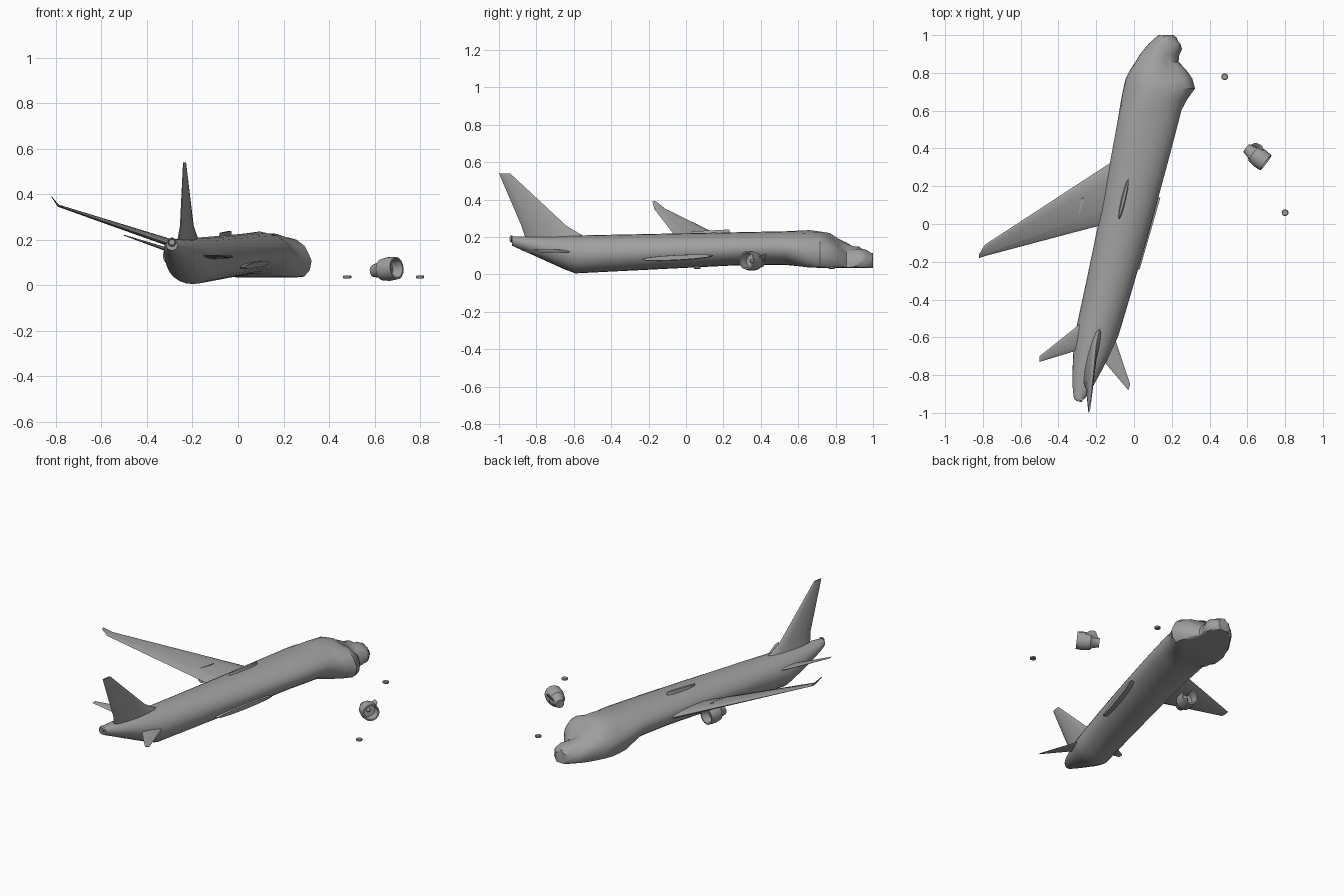
import bpy, bmesh, math, random
from mathutils import Vector

random.seed(4)
cube = bpy.data.objects.get("Cube")
if cube:
    bpy.data.objects.remove(cube, do_unlink=True)

grey = bpy.data.materials.new("worn_grey")
grey.use_nodes = True
shade = 0.35
grey.diffuse_color = (shade, shade, shade, 1)
grey.node_tree.nodes["Principled BSDF"].inputs["Base Color"].default_value = grey.diffuse_color


def loft(name, rings):
    """Skin a list of equal-sized point rings, cap both ends and smooth the gentle edges."""
    bm = bmesh.new()
    loops = [[bm.verts.new(point) for point in ring] for ring in rings]
    bm.faces.new(loops[0])
    bm.faces.new(loops[-1])
    for near, far in zip(loops, loops[1:]):
        for i in range(len(near)):
            bm.faces.new((near[i - 1], near[i], far[i], far[i - 1]))
    bmesh.ops.recalc_face_normals(bm, faces=bm.faces)
    mesh = bpy.data.meshes.new(name)
    bm.to_mesh(mesh)
    bm.free()
    mesh.materials.append(grey)
    mesh.shade_smooth()
    mesh.set_sharp_from_angle(angle=math.radians(35))
    obj = bpy.data.objects.new(name, mesh)
    bpy.context.collection.objects.link(obj)


def circle(sides):
    """Cosine and sine pairs evenly spaced around a full turn."""
    angles = [math.tau * i / sides for i in range(sides)]
    return [(math.cos(angle), math.sin(angle)) for angle in angles]


def blade(name, normal, *sections):
    """Thin lens-shaped surface: each section is leading edge, trailing edge, half thickness."""
    normal = Vector(normal).normalized()
    rings = []
    for lead, trail, thick in sections:
        middle = (Vector(lead) + Vector(trail)) / 2
        half_chord = Vector(lead) - middle
        rings.append([middle + half_chord * c + normal * thick * s for c, s in circle(12)])
    loft(name, rings)


def lathe(name, profile, centre, axis):
    """Revolve (distance, radius) pairs about an axis through centre."""
    centre, axis = Vector(centre), Vector(axis).normalized()
    side = axis.orthogonal().normalized()
    other = axis.cross(side)
    loft(name, [[centre + axis * distance + (side * c + other * s) * radius for c, s in circle(16)]
                for distance, radius in profile])


def clamp(value):
    return max(0, min(1, value))


def fuselage_ring(y):
    """Cross-section of the slightly yawed body, tapered at the tail and crushed at the nose."""
    tail_taper = math.sqrt(clamp((y + 0.95) / 0.35))
    nose_taper = math.sqrt(clamp((1.01 - y) / 0.25))
    centre_x = 0.24 * y - 0.02 * y * y - 0.05
    half_width = (0.14 + 0.04 * y) * tail_taper * nose_taper
    top = 0.22 + 0.02 * y - max(0, y - 0.74) / 2
    bottom = 0.035 + 0.05 * min(y, 0.3) + max(0, -0.6 - y) / 2
    crush = clamp((y - 0.55) * 8)
    bottom += (0.035 - bottom) * crush
    # the crushed nose rests on a flattened underside
    floor = bottom
    bottom -= 0.06 * crush * nose_taper
    middle, half_height = (top + bottom) / 2, (top - bottom) / 2
    ring = []
    for c, s in circle(24):
        point = Vector((centre_x + half_width * c, y, max(floor, middle + half_height * s)))
        # a bulging jowl, a dent in its shoulder and random buckling
        if c > 0:
            point.x += 0.04 * c * clamp(1 - abs(y - 0.72) * 10)
            point.x -= 0.05 * c * clamp(1 - abs(y - 0.87) * 15)
        if point.z > floor + 0.02:
            dent = clamp(1 - math.hypot(point.x - 0.2, y - 0.84) * 9)
            point.z -= 0.04 * dent - 0.006 * crush * random.uniform(-1, 1)
            point.x += 0.005 * crush * random.uniform(-1, 1)
        ring.append(point)
    return ring


# Fuselage, with stations bunched towards both ends
steps = 40
loft("fuselage", [fuselage_ring(0.035 - 0.965 * math.cos(math.pi * i / steps)) for i in range(steps + 1)])

# Tail cone exhaust
lathe("tail_exhaust", [(0, 0.02), (0.01, 0.016), (0, 0.012)], (-0.29, -0.93, 0.19), (-0.2, -1, 0))

# Fin with a swept dorsal root
blade("tail_fin", (1, -0.24, 0),
      ((-0.18, -0.54, 0.2), (-0.26, -0.86, 0.2), 0.025),
      ((-0.2, -0.64, 0.26), (-0.25, -0.88, 0.26), 0.018),
      ((-0.23, -0.94, 0.54), (-0.24, -1, 0.54), 0.005))

# Tailplanes
blade("left_tailplane", (0.3, 0, 1),
      ((-0.25, -0.5, 0.14), (-0.27, -0.66, 0.14), 0.01),
      ((-0.5, -0.7, 0.22), (-0.5, -0.73, 0.22), 0.002))
blade("right_tailplane", (0, 0, 1),
      ((-0.15, -0.46, 0.12), (-0.2, -0.68, 0.13), 0.01),
      ((-0.02, -0.85, 0.12), (-0.03, -0.88, 0.13), 0.002))

# Surviving wing, ending in an upturned tip
blade("wing", (0.3, 0, 1),
      ((-0.1, 0.34, 0.13), (-0.15, 0, 0.13), 0.02),
      ((-0.79, -0.11, 0.35), (-0.79, -0.17, 0.35), 0.005),
      ((-0.82, -0.16, 0.39), (-0.82, -0.18, 0.39), 0.002))

# Torn stub where the other wing broke away
blade("wing_stub", (0, 0, 1),
      ((0.02, 0.17, 0.1), (-0.1, -0.25, 0.08), 0.02),
      ((0.14, 0.14, 0.1), (0.03, -0.24, 0.08), 0.013))

# Low ridge along the cabin roof
blade("roof_ridge", (1, -0.25, 0),
      ((-0.03, 0.24, 0.21), (-0.08, 0.02, 0.21), 0.015),
      ((-0.03, 0.23, 0.24), (-0.08, 0.03, 0.23), 0.007))

# Hollow engines: outer skin forward, then back through the intake
nacelle = [(-0.07, 0.026), (-0.03, 0.036), (-0.02, 0.047), (0.02, 0.053), (0.06, 0.05),
           (0.06, 0.042), (0.01, 0.038), (0.01, 0.012), (0.03, 0.003)]
lathe("wing_engine", nacelle, (-0.28, 0.12, 0.13), (0.25, 1, 0))
lathe("fallen_engine", nacelle, (0.65, 0.36, 0.07), (0.8, -0.6, 0.1))

# Pylons: one still carrying the wing, one snapped off short
blade("wing_pylon", (1, -0.25, 0),
      ((-0.27, 0.16, 0.16), (-0.3, 0.06, 0.15), 0.008),
      ((-0.27, 0.14, 0.2), (-0.3, 0.04, 0.2), 0.008))
blade("fallen_pylon", (0.3, 0.3, 1),
      ((0.69, 0.38, 0.09), (0.62, 0.42, 0.08), 0.012),
      ((0.68, 0.41, 0.1), (0.64, 0.43, 0.1), 0.01))

# Loose wheels lying flat
wheel = [(0, 0.014), (0.003, 0.018), (0.011, 0.018), (0.014, 0.014), (0.012, 0.007)]
for name, x, y in (("front_wheel", 0.48, 0.78), ("rear_wheel", 0.8, 0.06)):
    lathe(name, wheel, (x, y, 0.03), (0, 0, 1))
